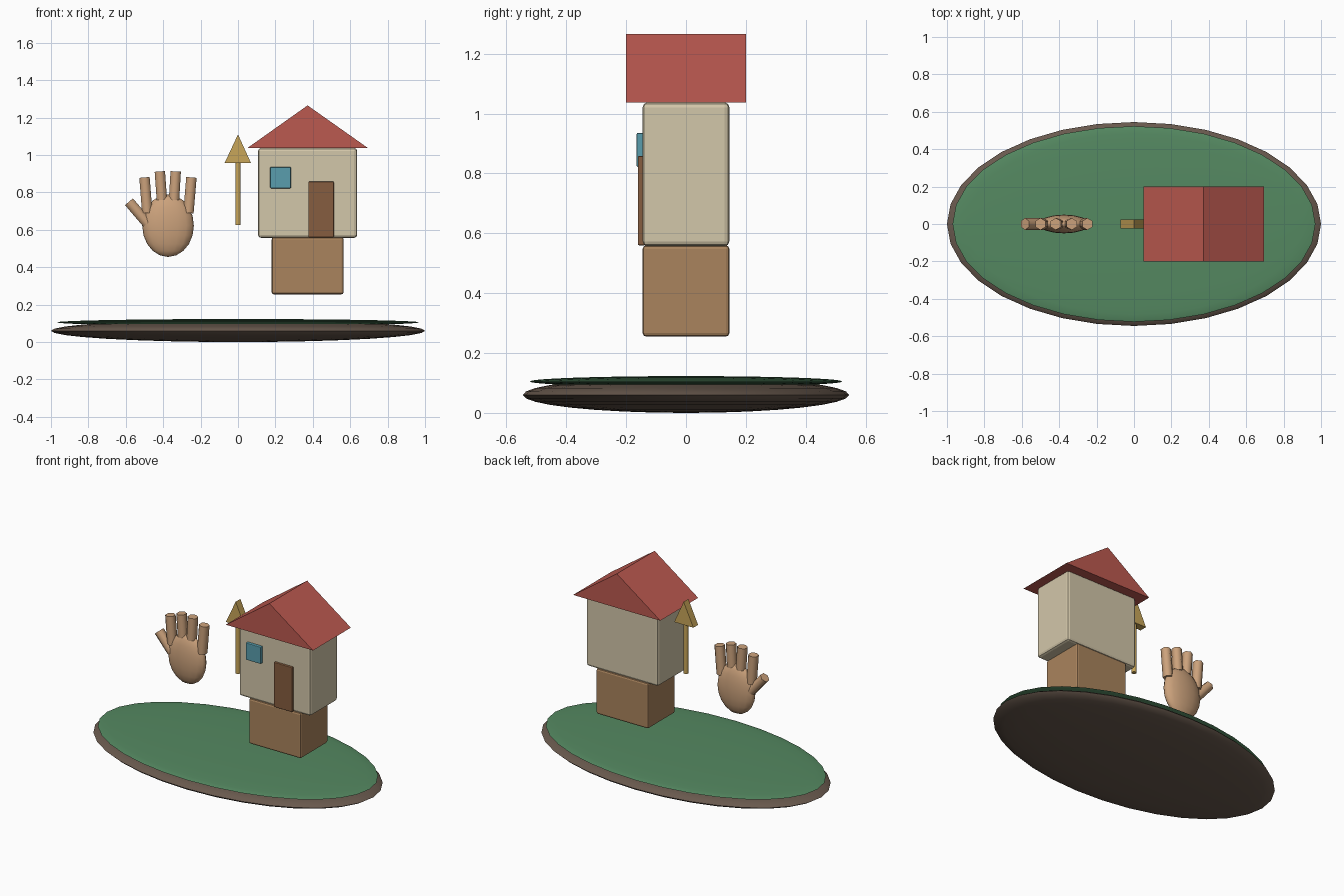
import bpy, bmesh, math
from mathutils import Vector

if "Cube" in bpy.data.objects:
    bpy.data.objects.remove(bpy.data.objects["Cube"])


def material(name, rgb):
    m = bpy.data.materials.new(name)
    m.diffuse_color = (*rgb, 1)
    m.use_nodes = True
    m.node_tree.nodes["Principled BSDF"].inputs["Base Color"].default_value = m.diffuse_color
    return m


SOIL = material("soil", (0.14, 0.10, 0.075))
GRASS = material("grass", (0.09, 0.25, 0.12))
SKIN = material("skin", (0.60, 0.36, 0.20))
WOOD = material("wood", (0.40, 0.23, 0.11))
WALL = material("wall", (0.65, 0.57, 0.40))
ROOF = material("roof", (0.50, 0.10, 0.08))
DOOR = material("door", (0.24, 0.11, 0.05))
GLASS = material("glass", (0.10, 0.34, 0.42))
GOLD = material("gold", (0.58, 0.38, 0.10))


def finish(name, mat, smooth=None):
    o = bpy.context.object
    o.name = name
    o.data.materials.append(mat)
    if smooth:
        bpy.ops.object.shade_smooth_by_angle(angle=math.radians(smooth))
    return o


def ellipsoid(name, loc, radii, mat, seg, rings):
    bpy.ops.mesh.primitive_uv_sphere_add(segments=seg, ring_count=rings, radius=1, location=loc)
    bpy.context.object.scale = radii
    bpy.ops.object.transform_apply(location=False, rotation=False, scale=True)
    return finish(name, mat, 60)


def box(name, lo, hi, mat, bevel):
    lo, hi = Vector(lo), Vector(hi)
    bpy.ops.mesh.primitive_cube_add(size=1, location=(lo + hi) / 2)
    bpy.context.object.scale = hi - lo
    bpy.ops.object.transform_apply(location=False, rotation=False, scale=True)
    o = finish(name, mat)
    b = o.modifiers.new("bevel", 'BEVEL')
    b.width, b.segments = bevel, 2
    return o


def rod(name, a, b, radius, sides, mat):
    a, b = Vector(a), Vector(b)
    bpy.ops.mesh.primitive_cylinder_add(vertices=sides, radius=radius, depth=(b - a).length,
                                        location=(a + b) / 2)
    o = bpy.context.object
    # rods only lean in the x-z plane
    o.rotation_euler = (0, math.atan2(b.x - a.x, b.z - a.z), 0)
    return finish(name, mat, 62)


def prism(name, profile, y0, y1, mat):
    bm = bmesh.new()
    face = bm.faces.new([bm.verts.new((x, y0, z)) for x, z in profile])
    ext = bmesh.ops.extrude_face_region(bm, geom=[face])["geom"]
    bmesh.ops.translate(bm, vec=(0, y1 - y0, 0),
                        verts=[v for v in ext if isinstance(v, bmesh.types.BMVert)])
    bmesh.ops.recalc_face_normals(bm, faces=bm.faces)
    me = bpy.data.meshes.new(name)
    bm.to_mesh(me)
    bm.free()
    o = bpy.data.objects.new(name, me)
    me.materials.append(mat)
    bpy.context.collection.objects.link(o)
    return o


# Ground island
ellipsoid("soil_base", (0, 0, 0.06), (1.0, 0.545, 0.06), SOIL, 32, 16)
ellipsoid("grass_top", (0, 0, 0.105), (0.97, 0.523, 0.018), GRASS, 32, 16)

# House
box("lower_storey", (0.18, -0.145, 0.255), (0.565, 0.145, 0.56), WOOD, 0.012)
box("upper_storey", (0.107, -0.145, 0.557), (0.637, 0.145, 1.037), WALL, 0.016)
prism("roof", [(0.05, 1.037), (0.695, 1.037), (0.372, 1.265)], -0.2, 0.2, ROOF)
box("door", (0.377, -0.161, 0.56), (0.512, -0.135, 0.858), DOOR, 0.004)
box("window", (0.172, -0.165, 0.822), (0.283, -0.135, 0.935), GLASS, 0.004)

# Upright arrow
rod("arrow_shaft", (0, 0, 0.625), (0, 0, 0.97), 0.015, 10, GOLD)
prism("arrow_head", [(-0.072, 0.956), (0.07, 0.956), (0, 1.11)], -0.025, 0.025, GOLD)

# Hand: palm, four fingers and a thumb (lower end x, z; tip x, z)
ellipsoid("palm", (-0.374, 0, 0.622), (0.138, 0.05, 0.167), SKIN, 16, 10)
digits = {
    "thumb": (-0.485, 0.635, -0.583, 0.75),
    "finger_1": (-0.485, 0.69, -0.5, 0.88),
    "finger_2": (-0.407, 0.76, -0.418, 0.912),
    "finger_3": (-0.342, 0.76, -0.333, 0.912),
    "finger_4": (-0.265, 0.69, -0.249, 0.88),
}
for name, (x0, z0, x1, z1) in digits.items():
    rod(name, (x0, 0, z0), (x1, 0, z1), 0.032, 6, SKIN)
